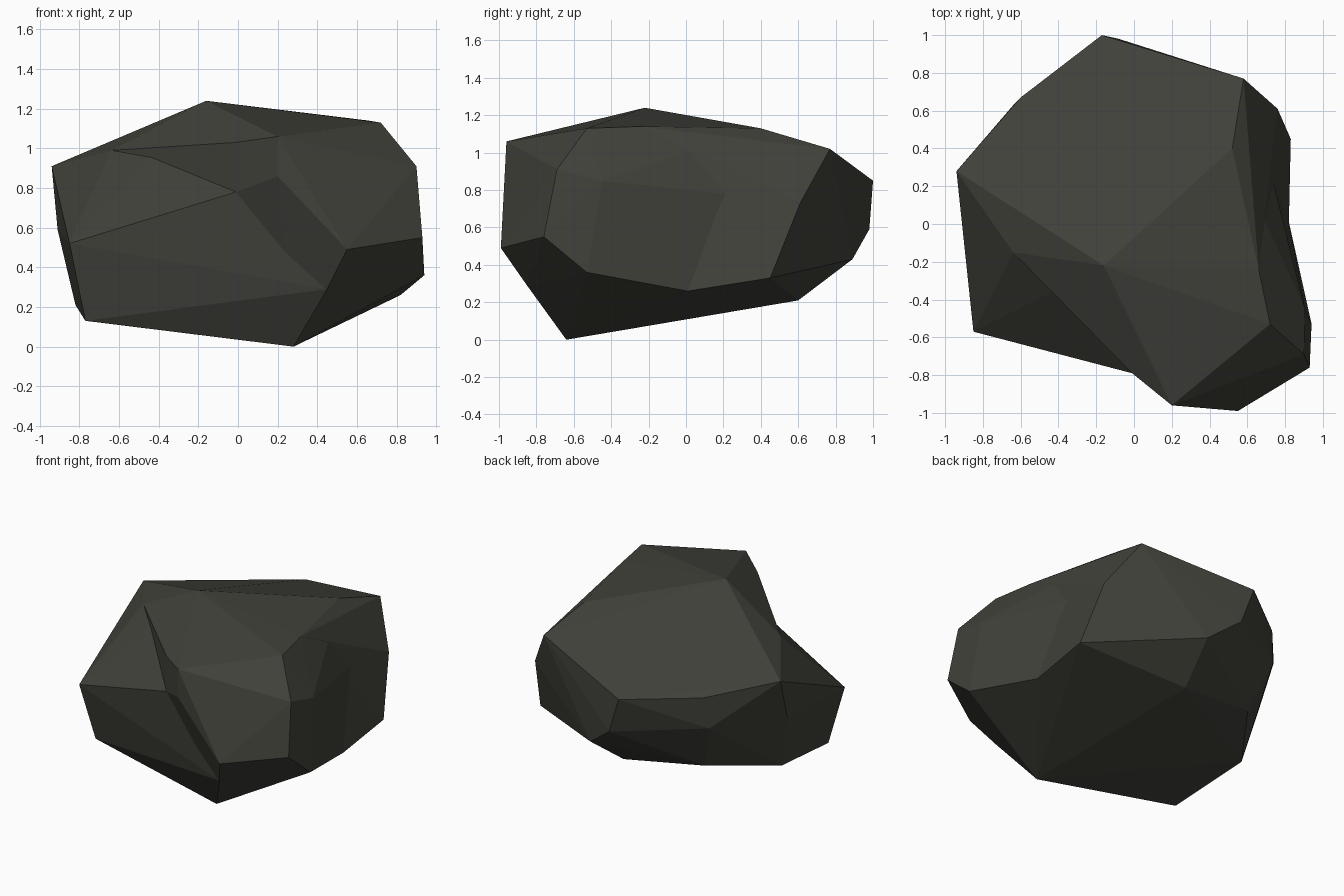
import bpy, bmesh

if "Cube" in bpy.data.objects:
    bpy.data.objects.remove(bpy.data.objects["Cube"])

# corners shared by the main mass and the front shoulder
SHARED = [(-.16, -.22, 1.24), (.66, -.24, 1.14), (.52, .40, 1.13), (-.64, -.15, .99),
          (.74, .21, .78), (.82, .01, .26), (-.01, -.79, .78), (.45, -.85, .29), (.28, -.64, 0)]

# main mass: left, back and right corners
BODY = [(-.94, .28, .91), (-.85, -.57, .52), (-.77, -.50, .13), (-.91, .16, .59),
        (-.82, .10, .21), (-.60, .67, .85), (-.63, .64, .63), (-.52, .52, .29),
        (-.17, 1.0, .85), (-.08, .98, .59), (.13, .89, .43), (.07, .60, .21),
        (.58, .77, 1.02), (.76, .61, .73), (.83, .45, .33)]

# shoulder bulging out at the front right
SHOULDER = [(-.01, -.79, 1.03), (.20, -.96, 1.06), (.20, -.96, .86), (.55, -.99, .49),
            (.72, -.53, 1.13), (.90, -.69, .91), (.93, -.76, .55), (.94, -.53, .36),
            (.905, -.45, .85)]

stone = bpy.data.materials.new("dark olive stone")
stone.diffuse_color = (.053, .053, .043, 1)
stone.use_nodes = True
stone.node_tree.nodes["Principled BSDF"].inputs["Base Color"].default_value = stone.diffuse_color


def chunk(name, points):
    """Flat-faced convex stone chunk around the given corners."""
    bm = bmesh.new()
    for p in points:
        bm.verts.new(p)
    res = bmesh.ops.convex_hull(bm, input=bm.verts[:])
    loose = {g for g in res["geom_interior"] + res["geom_unused"]
             if isinstance(g, bmesh.types.BMVert)}
    bmesh.ops.delete(bm, geom=list(loose), context='VERTS')
    bmesh.ops.recalc_face_normals(bm, faces=bm.faces[:])
    me = bpy.data.meshes.new(name)
    bm.to_mesh(me)
    bm.free()
    me.materials.append(stone)
    ob = bpy.data.objects.new(name, me)
    bpy.context.collection.objects.link(ob)
    return ob


rock = chunk("rock", SHARED + BODY)
shoulder = chunk("rock_shoulder", SHARED + SHOULDER)

# merge both chunks into one closed rock
mod = rock.modifiers.new("merge", 'BOOLEAN')
mod.operation = 'UNION'
mod.solver = 'EXACT'
mod.object = shoulder
bpy.context.view_layer.objects.active = rock
bpy.ops.object.modifier_apply(modifier=mod.name)
bpy.data.objects.remove(shoulder)
